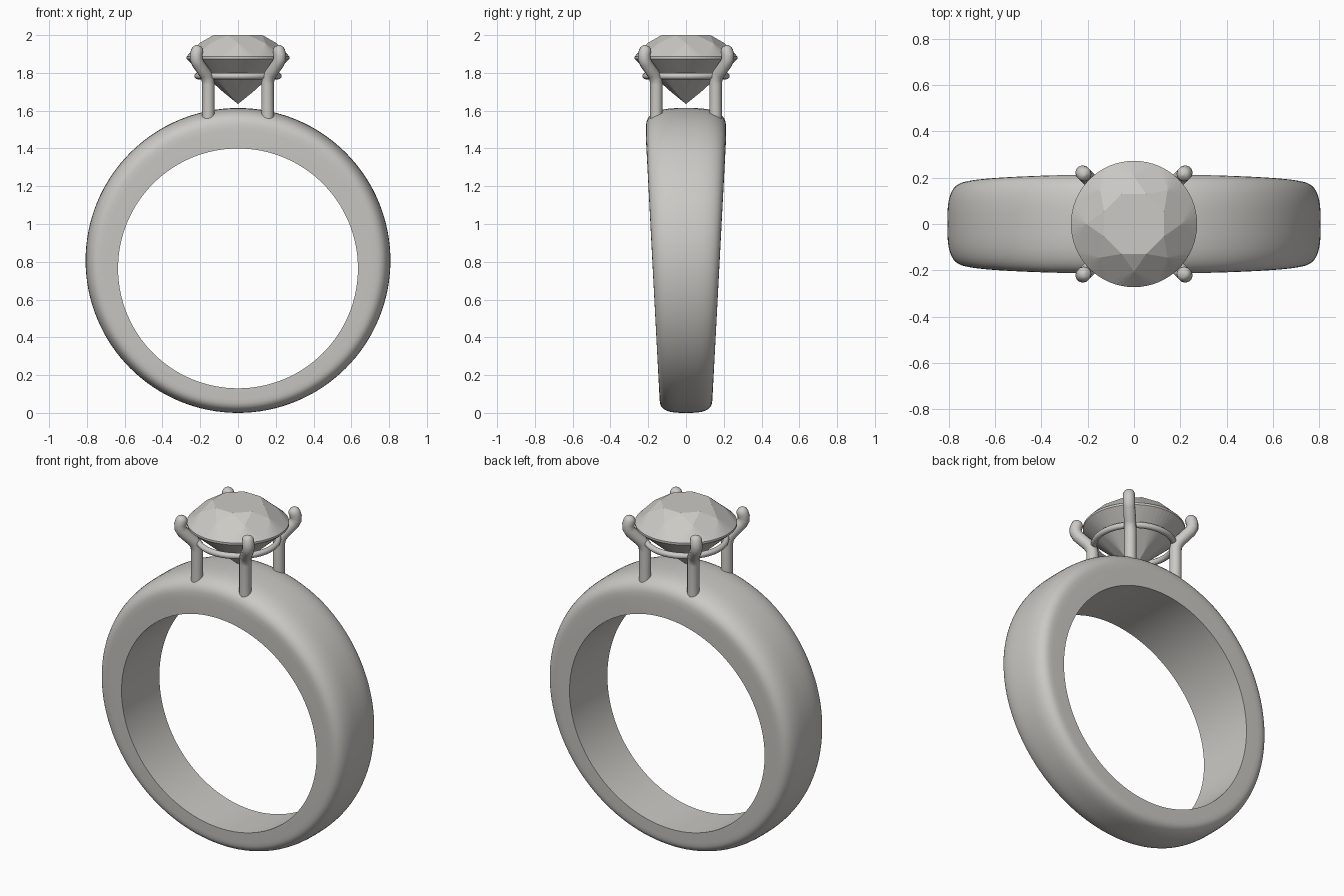
import bpy, bmesh
from math import sin, cos, pi

cube = bpy.data.objects.get("Cube")
if cube:
    bpy.data.objects.remove(cube, do_unlink=True)

COLOUR = (0.6, 0.585, 0.555, 1)
silver = bpy.data.materials.new("warm_silver")
silver.use_nodes = True
silver.diffuse_color = COLOUR
silver.node_tree.nodes["Principled BSDF"].inputs["Base Color"].default_value = COLOUR


def add_object(name, data):
    obj = bpy.data.objects.new(name, data)
    bpy.context.collection.objects.link(obj)
    data.materials.append(silver)
    return obj


def finish(name, bm, smooth):
    bmesh.ops.remove_doubles(bm, verts=bm.verts, dist=0.0001)
    bmesh.ops.recalc_face_normals(bm, faces=bm.faces)
    mesh = bpy.data.meshes.new(name)
    bm.to_mesh(mesh)
    bm.free()
    obj = add_object(name, mesh)
    if smooth:
        bpy.ops.object.select_all(action="DESELECT")
        obj.select_set(True)
        bpy.context.view_layer.objects.active = obj
        bpy.ops.object.shade_smooth_by_angle(angle=pi / 5)
    return obj


def skin_loops(bm, loops):
    """Join closed vertex loops into a closed tube."""
    for i, loop in enumerate(loops):
        after = loops[(i + 1) % len(loops)]
        for j in range(len(loop)):
            k = (j + 1) % len(loop)
            bm.faces.new((loop[j], loop[k], after[k], after[j]))


# Band: off-centre inner and outer circles, tapering in width toward the bottom
STEPS, ARC = 128, 24
section = [(0, 1)]
for i in range(ARC + 1):
    a = pi * i / ARC
    c, s = cos(a), max(sin(a), 0)
    side = 1 if c >= 0 else -1
    section.append((0.45 + 0.55 * s ** (2 / 3), side * abs(c) ** (2 / 3)))
section.append((0, -1))

bm = bmesh.new()
loops = []
for i in range(STEPS):
    a = 2 * pi * i / STEPS
    loop = []
    for t, width in section:
        radius = 0.635 + t * (0.807 - 0.635)
        z = 0.765 + t * (0.807 - 0.765) + radius * cos(a)
        half = min(0.136 + 0.0525 * z, 0.213)
        loop.append(bm.verts.new((radius * sin(a), width * half, z)))
    loops.append(loop)
skin_loops(bm, loops)
finish("band", bm, True)

# Gem: brilliant cut with eight-fold facets and a round girdle
FOLD, FAN = 8, 8
GIRDLE = 0.273
bm = bmesh.new()


def polar(radius, turn, z):
    """Vertex at a turn measured in eighths of a circle."""
    a = 2 * pi * turn / FOLD
    return bm.verts.new((radius * cos(a), radius * sin(a), z))


def gem_half(tip_r, tip_z, mid_r, mid_z, rim_z):
    tips = [polar(tip_r, k + 0.5, tip_z) for k in range(FOLD)]
    mids = [polar(mid_r, k, mid_z) for k in range(FOLD)]
    rim = [polar(GIRDLE, i / FAN - 0.5, rim_z) for i in range(FOLD * FAN)]
    for k in range(FOLD):
        n = (k + 1) % FOLD
        bm.faces.new((tips[k - 1], tips[k], mids[k]))
        bm.faces.new((tips[k], mids[k], rim[n * FAN], mids[n]))
        for i in range(FAN):
            j = k * FAN + i
            bm.faces.new((mids[k], rim[j], rim[(j + 1) % len(rim)]))
    return tips, rim


table, upper_rim = gem_half(0.14, 2.0, 0.205, 1.957, 1.886)
bm.faces.new(table)
culet, lower_rim = gem_half(0, 1.635, 0.08, 1.7, 1.874)
for i in range(len(upper_rim)):
    j = (i + 1) % len(upper_rim)
    bm.faces.new((upper_rim[i], upper_rim[j], lower_rim[j], lower_rim[i]))
finish("gem", bm, False)

# Gallery ring beneath the gem
bm = bmesh.new()
loops = []
for i in range(64):
    a = 2 * pi * i / 64
    loop = []
    for j in range(12):
        b = 2 * pi * j / 12
        r = 0.214 + 0.017 * cos(b)
        loop.append(bm.verts.new((r * cos(a), r * sin(a), 1.783 + 0.017 * sin(b))))
    loops.append(loop)
skin_loops(bm, loops)
finish("gallery_ring", bm, True)

# Prongs: upright posts that lean out along the diagonals and cup the gem
# each point: offset along x and y, height, relative thickness
PATH = [(0.157, 1.54, 1), (0.157, 1.74, 1), (0.161, 1.77, 1), (0.173, 1.795, 1),
        (0.212, 1.85, 1), (0.221, 1.873, 1), (0.221, 1.895, 1), (0.216, 1.917, 1),
        (0.213, 1.932, 0.85), (0.211, 1.941, 0.55), (0.21, 1.945, 0)]
for name, sx, sy in (("front_left", 1, -1), ("front_right", -1, -1),
                     ("back_left", 1, 1), ("back_right", -1, 1)):
    curve = bpy.data.curves.new(name + "_prong", "CURVE")
    curve.dimensions = "3D"
    curve.bevel_depth = 0.033
    curve.bevel_resolution = 4
    curve.use_fill_caps = True
    spline = curve.splines.new("POLY")
    spline.points.add(len(PATH) - 1)
    spline.use_smooth = True
    for point, (d, z, thick) in zip(spline.points, PATH):
        point.co = (sx * d, sy * d, z, 1)
        point.radius = thick
    add_object(name + "_prong", curve)
